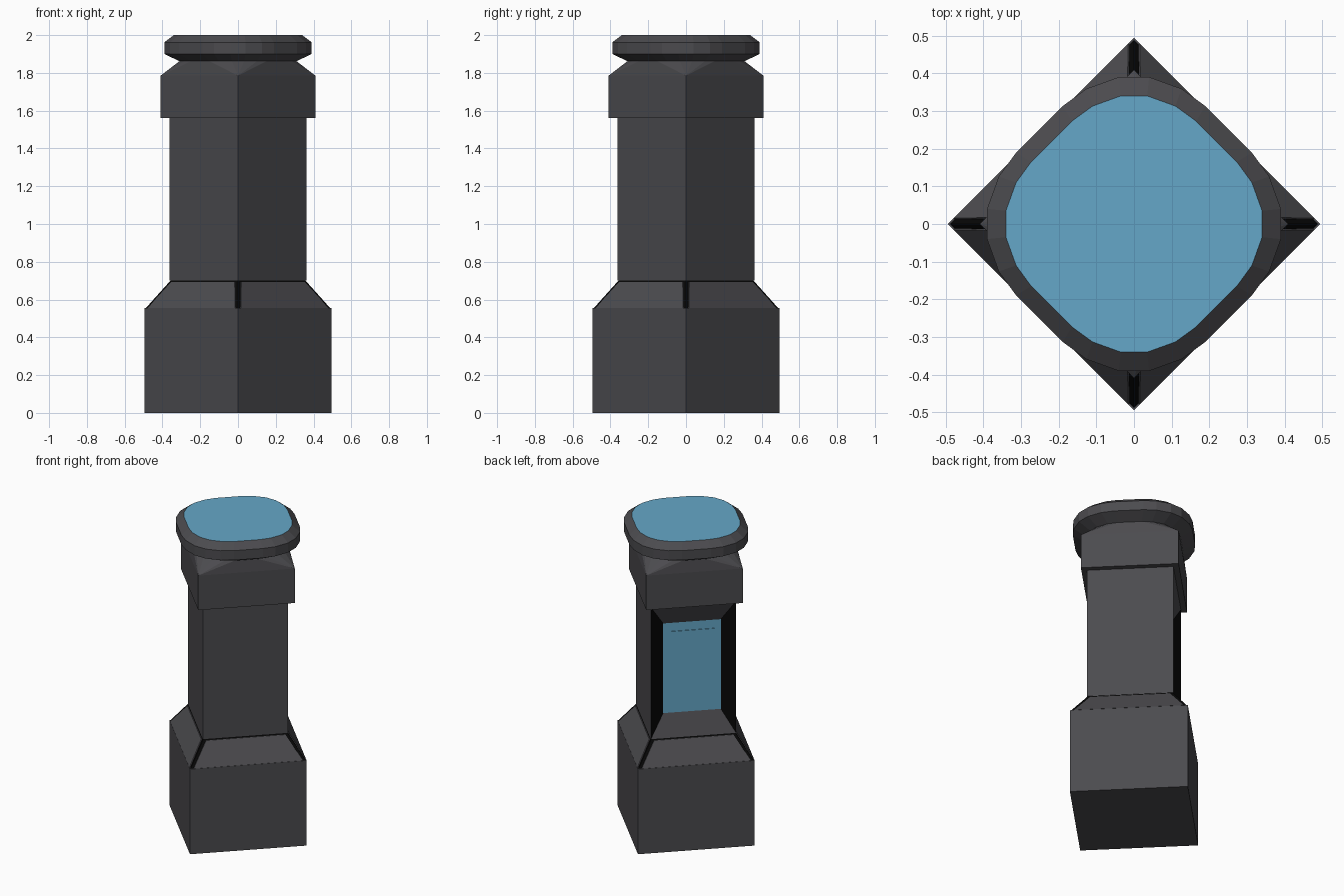
import bpy, bmesh, math
from mathutils import Matrix, Vector

if "Cube" in bpy.data.objects:
    bpy.data.objects.remove(bpy.data.objects["Cube"])


def material(name, rgb):
    m = bpy.data.materials.new(name)
    m.diffuse_color = (*rgb, 1)
    m.use_nodes = True
    m.node_tree.nodes["Principled BSDF"].inputs["Base Color"].default_value = m.diffuse_color
    return m


GREY = material("dark grey", (0.071, 0.070, 0.077))
BLACK = material("black", (0.002, 0.002, 0.002))
BLUE = material("light blue", (0.13, 0.39, 0.58))
TURN = Matrix.Rotation(math.radians(45), 4, 'Z')


def finish(bm, name, mats, turn=True, recalc=True):
    if recalc:
        bmesh.ops.recalc_face_normals(bm, faces=bm.faces)
    if turn:
        bmesh.ops.transform(bm, matrix=TURN, verts=bm.verts)
    me = bpy.data.meshes.new(name)
    bm.to_mesh(me)
    bm.free()
    for m in mats:
        me.materials.append(m)
    ob = bpy.data.objects.new(name, me)
    bpy.context.collection.objects.link(ob)
    return ob


def tapered_box(h0, h1, z0, z1):
    """Square block with half widths h0 (bottom) and h1 (top)."""
    bm = bmesh.new()
    bmesh.ops.create_cube(bm, size=2)
    for v in bm.verts:
        h, z = (h1, z1) if v.co.z > 0 else (h0, z0)
        v.co = (v.co.x * h, v.co.y * h, z)
    return bm


# Base block and the black core of its sloping shoulder
finish(tapered_box(0.35, 0.35, 0, 0.555), "base", [GREY])
finish(tapered_box(0.345, 0.253, 0.555, 0.70), "shoulder_core", [BLACK])

# Four grey shoulder plates, leaving black strips at corners and top
bm = bmesh.new()
for k in range(4):
    rot = Matrix.Rotation(k * math.pi / 2, 4, 'Z')
    pts = [(-0.328, 0.350, 0.556), (0.328, 0.350, 0.556),
           (0.238, 0.263, 0.693), (-0.238, 0.263, 0.693)]
    outer = [bm.verts.new(rot @ Vector(p)) for p in pts]
    inner = [bm.verts.new(rot @ Vector((x, y - 0.009, z - 0.001))) for x, y, z in pts]
    bm.faces.new(outer)
    bm.faces.new(inner[::-1])
    for i in range(4):
        j = (i + 1) % 4
        bm.faces.new((outer[i], inner[i], inner[j], outer[j]))
finish(bm, "shoulder_plates", [GREY])

# Shaft with a recessed screen filling its back-left face
bm = tapered_box(0.256, 0.256, 0.70, 1.56)
face = next(f for f in bm.faces if f.normal.y > 0.9)
res = bmesh.ops.extrude_discrete_faces(bm, faces=[face])
screen = res["faces"][0]
for v in screen.verts:
    v.co = (0.173 * (1 if v.co.x > 0 else -1), 0.205, 1.425 if v.co.z > 1.1 else 0.84)
for v in bm.verts:
    v.co.z = v.co.z
bm.normal_update()
screen.material_index = 2
for e in screen.edges:                       # black side walls, grey sills
    if abs(e.verts[0].co.x - e.verts[1].co.x) < 1e-4:
        for f in e.link_faces:
            if f is not screen:
                f.material_index = 1
finish(bm, "shaft", [GREY, BLACK, BLUE])

# Thin raised display plate on the screen
bm = bmesh.new()
bmesh.ops.create_cube(bm, size=1)
for v in bm.verts:
    v.co = (v.co.x * 0.27, 0.206 + v.co.y * 0.006, 1.14 + v.co.z * 0.46)
finish(bm, "display_plate", [BLUE])

# Rounded-square outline shared by the cap and the top of the collar
QUARTER = [(0.34, 0.035), (0.313, 0.11), (0.273, 0.165),
           (0.165, 0.273), (0.11, 0.313), (0.035, 0.34)]
OUTLINE = [Matrix.Rotation(k * math.pi / 2, 2) @ Vector(p)
           for k in range(4) for p in QUARTER]


def ring(bm, r, z):
    return [bm.verts.new((p.x * r / 0.34, p.y * r / 0.34, z)) for p in OUTLINE]


# Collar: square block whose corners fan up to the rounded outline
bm = bmesh.new()
low, mid = ([bm.verts.new((0.41 * math.cos(a), 0.41 * math.sin(a), z))
             for a in (k * math.pi / 2 for k in range(4))] for z in (1.56, 1.785))
top = ring(bm, 0.31, 1.862)
bm.faces.new(low[::-1])
bm.faces.new(top)
for k in range(4):
    n = (k + 1) % 4
    bm.faces.new((low[k], low[n], mid[n], mid[k]))
    bm.faces.new((mid[k], mid[n], top[6 * k + 3], top[6 * k + 2]))
    for i in range(-3, 2):
        bm.faces.new((mid[k], top[(6 * k + i + 1) % 24], top[(6 * k + i) % 24]))
finish(bm, "collar", [GREY], turn=False)

# Cap with bevelled rim and blue top
bm = bmesh.new()
rings = [ring(bm, r, z) for r, z in
         ((0.31, 1.862), (0.39, 1.90), (0.39, 1.962), (0.34, 2.0))]
bm.faces.new(rings[0][::-1])
bm.faces.new(rings[-1]).material_index = 1
for a, b in zip(rings, rings[1:]):
    for i in range(24):
        j = (i + 1) % 24
        bm.faces.new((a[i], a[j], b[j], b[i]))
finish(bm, "cap", [GREY, BLUE], turn=False)
